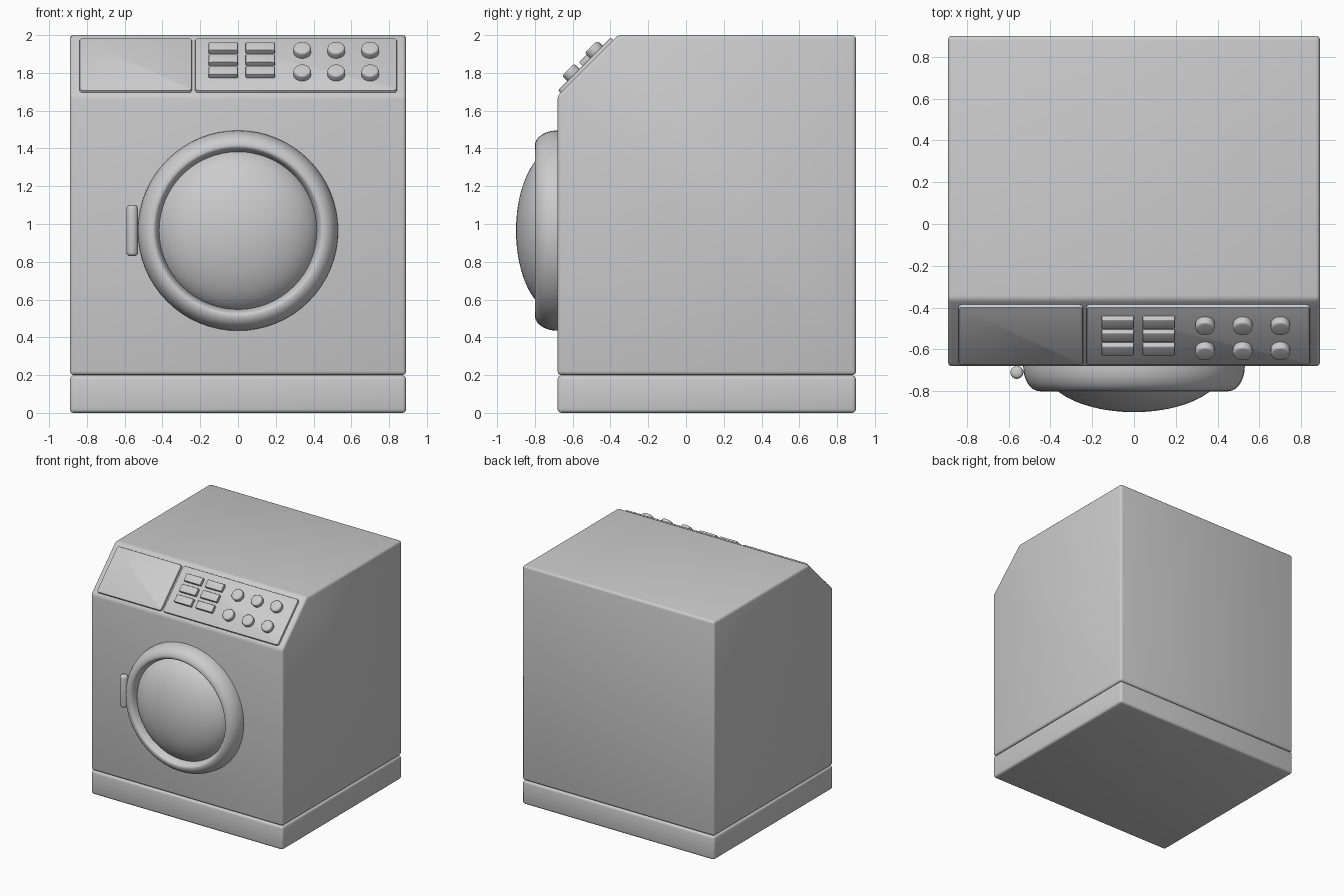
import bpy, bmesh, math
from mathutils import Matrix, Vector

if "Cube" in bpy.data.objects:
    bpy.data.objects.remove(bpy.data.objects["Cube"])

grey = bpy.data.materials.new("plain_grey")
grey.use_nodes = True
COLOUR = (0.6, 0.6, 0.6, 1)
grey.diffuse_color = COLOUR
grey.node_tree.nodes["Principled BSDF"].inputs["Base Color"].default_value = COLOUR

# Frame of the sloping control face: x across, y up the slope, z outward
SLOPE = Matrix.Translation((0, -0.52, 1.84)) @ Matrix.Rotation(math.radians(45), 4, "X")


def finish(name, bm, matrix=Matrix()):
    """Turn a bmesh into a shaded, coloured object."""
    bmesh.ops.recalc_face_normals(bm, faces=bm.faces)
    bm.transform(matrix)
    mesh = bpy.data.meshes.new(name)
    bm.to_mesh(mesh)
    bm.free()
    mesh.materials.append(grey)
    obj = bpy.data.objects.new(name, mesh)
    bpy.context.collection.objects.link(obj)
    bpy.ops.object.select_all(action="DESELECT")
    obj.select_set(True)
    bpy.context.view_layer.objects.active = obj
    bpy.ops.object.shade_smooth_by_angle(angle=math.radians(40))
    return obj


def round_edges(bm, width, segments=3, edges=None):
    bmesh.ops.bevel(bm, geom=list(edges or bm.edges), offset=width, segments=segments,
                    profile=0.5, affect="EDGES", clamp_overlap=True)


def box(name, low, high, bevel, matrix=Matrix(), corner=0):
    """Rounded box between two corners; corner rounds the upright edges first."""
    low, high = Vector(low), Vector(high)
    bm = bmesh.new()
    bmesh.ops.create_cube(bm, size=1)
    bm.transform(Matrix.Translation((low + high) / 2) @ Matrix.Diagonal((*(high - low), 1)))
    if corner:
        upright = [e for e in bm.edges
                   if abs(e.verts[0].co.z - e.verts[1].co.z) > 1e-4]
        round_edges(bm, corner, 4, upright)
        rim = [e for e in bm.edges if all(v.co.z > high.z - 1e-4 for v in e.verts)]
        round_edges(bm, bevel, 2, rim)
    else:
        round_edges(bm, bevel)
    return finish(name, bm, matrix)


def cylinder(name, radius, depth, bevel, matrix, sides=32):
    bm = bmesh.new()
    bmesh.ops.create_cone(bm, cap_ends=True, segments=sides, radius1=radius,
                          radius2=radius, depth=depth)
    rims = [e for e in bm.edges if abs(e.verts[0].co.z - e.verts[1].co.z) < 1e-4]
    round_edges(bm, bevel, 4, rims)
    return finish(name, bm, matrix)


def lathe(name, profile, matrix, steps=64):
    """Spin (radius, height) points about the local z axis."""
    bm = bmesh.new()
    verts = [bm.verts.new((r, 0, h)) for r, h in profile]
    edges = [bm.edges.new(pair) for pair in zip(verts, verts[1:])]
    bmesh.ops.spin(bm, geom=verts + edges, cent=(0, 0, 0), axis=(0, 0, 1),
                   angle=math.tau, steps=steps)
    bmesh.ops.remove_doubles(bm, verts=bm.verts, dist=1e-4)
    return finish(name, bm, matrix)


def arc(centre, radius, height, start, end, count):
    """Elliptical arc points in (radius, height)."""
    angles = [math.radians(start + (end - start) * i / count) for i in range(count + 1)]
    return [(centre + radius * math.cos(a), height * math.sin(a)) for a in angles]


# Plinth and cabinet
box("plinth", (-0.89, -0.68, 0), (0.89, 0.9, 0.198), 0.02)

bm = bmesh.new()
side = [(-0.68, 0.2), (0.9, 0.2), (0.9, 2), (-0.36, 2), (-0.68, 1.68)]
face = bm.faces.new([bm.verts.new((-0.89, y, z)) for y, z in side])
swept = bmesh.ops.extrude_face_region(bm, geom=[face])["geom"]
bmesh.ops.translate(bm, vec=(1.78, 0, 0),
                    verts=[v for v in swept if isinstance(v, bmesh.types.BMVert)])
bmesh.ops.recalc_face_normals(bm, faces=bm.faces)
round_edges(bm, 0.02)
finish("cabinet", bm)

# Drawer front and control panel on the slope
box("drawer_front", (-0.84, -0.205, -0.02), (-0.243, 0.19, 0.018), 0.008, SLOPE, 0.02)
box("control_panel", (-0.228, -0.205, -0.02), (0.842, 0.19, 0.018), 0.008, SLOPE, 0.02)

# Push buttons: two columns of three
for col, x in enumerate((-0.078, 0.118)):
    for row in range(3):
        y = 0.1 - 0.09 * row
        box(f"button_{col + 1}_{row + 1}", (x - 0.077, y - 0.031, 0),
            (x + 0.077, y + 0.031, 0.044), 0.004, SLOPE)

# Round knobs: three columns of two
for col in range(3):
    for row, y in enumerate((0.08, -0.09)):
        place = SLOPE @ Matrix.Translation((0.34 + 0.18 * col, y, 0.028))
        cylinder(f"knob_{col + 1}_{row + 1}", 0.046, 0.058, 0.012, place)

# Round door: ring, bulging glass and handle
DOOR = Matrix.Translation((0, -0.68, 0.965)) @ Matrix.Rotation(math.radians(90), 4, "X")
ring = arc(0.45, 0.08, 0.12, 0, 90, 12) + arc(0.45, 0.038, 0.12, 90, 150, 6)[1:] + [(0.412, 0)]
lathe("door_ring", ring, DOOR)
lathe("door_glass", arc(0, 0.435, 0.22, 0, 90, 20), DOOR)
cylinder("door_handle", 0.031, 0.27, 0.02, Matrix.Translation((-0.56, -0.71, 0.965)), 24)
